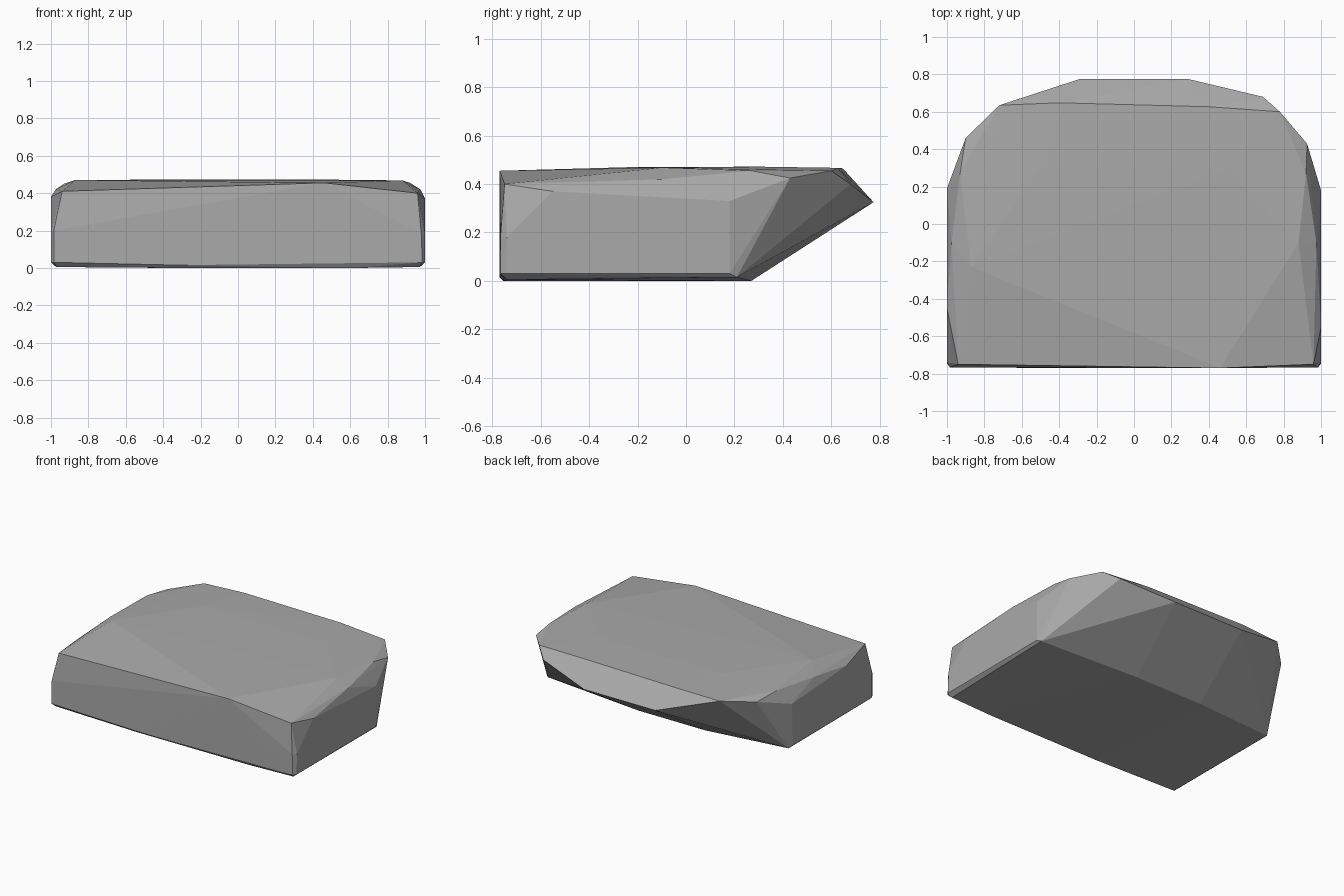
import bpy
import bmesh

cube = bpy.data.objects.get("Cube")
if cube:
    bpy.data.objects.remove(cube, do_unlink=True)

# Stone colour
stone = bpy.data.materials.new("stone_grey")
stone.use_nodes = True
grey = (0.4, 0.4, 0.4, 1)
stone.diffuse_color = grey
stone.node_tree.nodes["Principled BSDF"].inputs["Base Color"].default_value = grey

# Flat base, slightly bowed along its edges
base = [(-.97, -.74, .005), (-.3, -.755, 0), (.62, -.75, 0), (.97, -.74, .005),
        (.985, .21, .015), (.2, .27, 0), (-.35, .27, 0), (-.985, .21, .015)]
# Upright front corners and side walls
walls = [(-.985, -.767, .03), (.985, -.767, .03), (-.3, -.77, .015),
         (-.985, -.767, .2), (.98, -.767, .18), (-1, -.745, .03), (1, -.745, .03),
         (-1, -.74, .2), (1, -.74, .18), (-1, -.45, .38), (1, -.55, .37),
         (-1, .19, .34), (1, .18, .33), (-1, .18, .03), (1, .18, .03)]
# Overhanging rear lip
lip = [(-.29, .775, .325), (.29, .775, .325), (.69, .68, .4),
       (.925, .43, .425), (-.9, .46, .43)]
# Worn upper surface and its rim
crown = [(-.94, -.75, .41), (.46, -.77, .455), (.96, -.75, .4),
         (-.87, -.23, .47), (.88, -.1, .468), (.92, .27, .455), (-.93, .27, .45),
         (-.975, -.1, .42), (.975, -.1, .42),
         (-.72, .635, .455), (-.4, .648, .465), (.4, .627, .467), (.78, .6, .455),
         (-.5, .3, .472), (.5, .3, .472)]

# Wrap the facets into one chipped slab
bm = bmesh.new()
for point in base + walls + lip + crown:
    bm.verts.new(point)
hull = bmesh.ops.convex_hull(bm, input=bm.verts[:])
loose = {g for g in hull["geom_interior"] + hull["geom_unused"]
         if isinstance(g, bmesh.types.BMVert)}
bmesh.ops.delete(bm, geom=list(loose), context="VERTS")
bmesh.ops.recalc_face_normals(bm, faces=bm.faces[:])

mesh = bpy.data.meshes.new("stone_slab")
bm.to_mesh(mesh)
bm.free()
mesh.materials.append(stone)
slab = bpy.data.objects.new("stone_slab", mesh)
bpy.context.collection.objects.link(slab)
